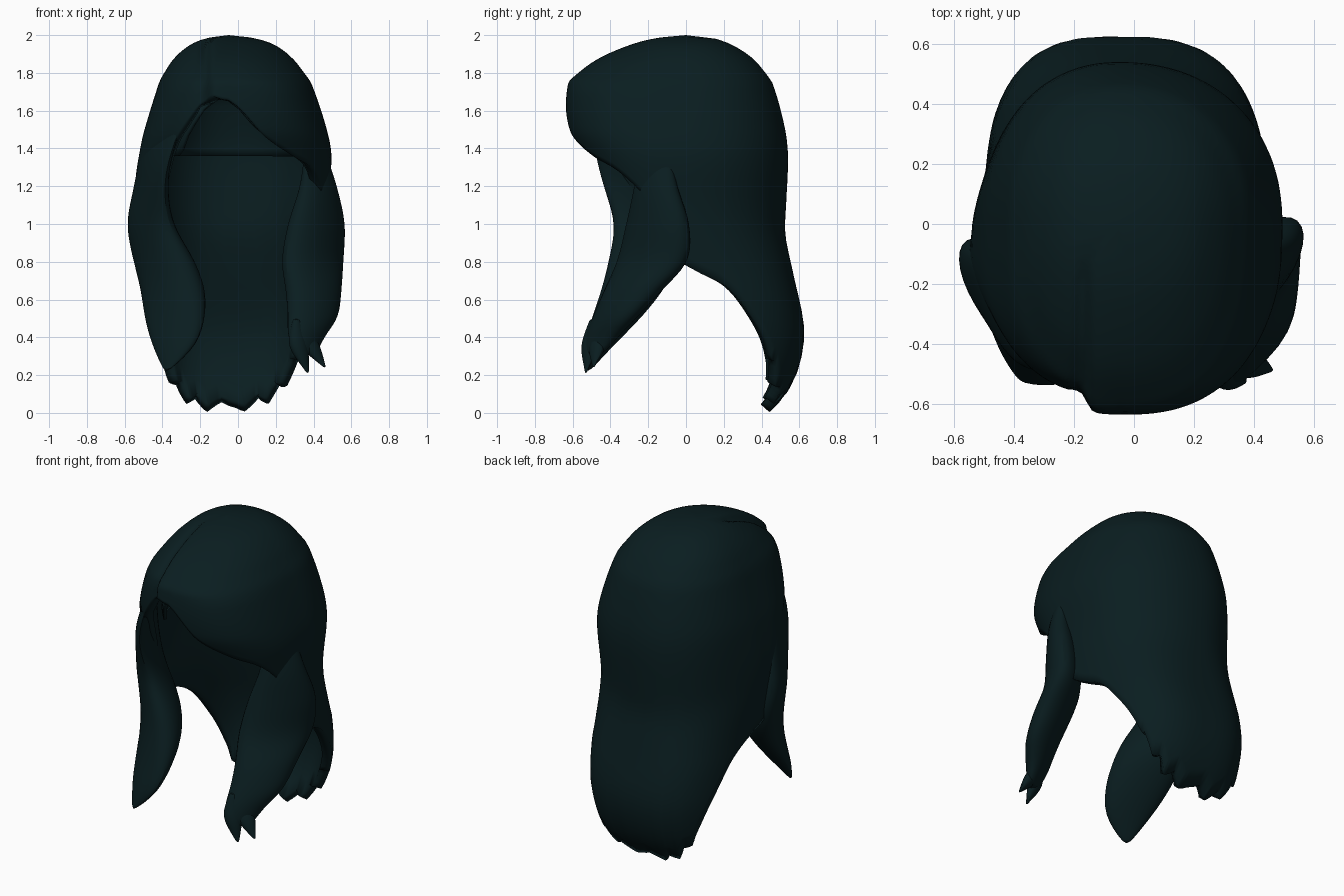
import bpy, bmesh, math
from mathutils import Vector

if "Cube" in bpy.data.objects:
    bpy.data.objects.remove(bpy.data.objects["Cube"])

hair = bpy.data.materials.new("dark teal hair")
hair.diffuse_color = (0.003, 0.0125, 0.0145, 1)
hair.use_nodes = True
hair.node_tree.nodes["Principled BSDF"].inputs["Base Color"].default_value = hair.diffuse_color


def curve(keys, x):
    """Smooth interpolation of the columns of (key, v1, v2, ...) rows."""
    n = len(keys)
    x = min(max(x, keys[0][0]), keys[-1][0])
    i = 0
    while i < n - 2 and x > keys[i + 1][0]:
        i += 1
    k0, k1 = keys[i], keys[i + 1]
    h = k1[0] - k0[0]
    t = (x - k0[0]) / h
    out = []
    for c in range(1, len(k0)):
        def slope(j):
            a, b = keys[max(j - 1, 0)], keys[min(j + 1, n - 1)]
            return (b[c] - a[c]) / (b[0] - a[0])
        out.append((2*t**3 - 3*t*t + 1) * k0[c] + (t**3 - 2*t*t + t) * h * slope(i)
                   + (3*t*t - 2*t**3) * k1[c] + (t**3 - t*t) * h * slope(i + 1))
    return out


def finish(name, bm, thickness=0, subdiv=0):
    me = bpy.data.meshes.new(name)
    bm.to_mesh(me)
    bm.free()
    ob = bpy.data.objects.new(name, me)
    bpy.context.collection.objects.link(ob)
    me.materials.append(hair)
    bpy.ops.object.select_all(action='DESELECT')
    ob.select_set(True)
    bpy.context.view_layer.objects.active = ob
    bpy.ops.object.shade_smooth_by_angle(angle=math.radians(50))
    if thickness:
        m = ob.modifiers.new("thickness", 'SOLIDIFY')
        m.thickness, m.offset = thickness, -1
    if subdiv:
        m = ob.modifiers.new("smooth", 'SUBSURF')
        m.levels = m.render_levels = subdiv
    return ob


# Head outline by height: left, right, front, back reach
CX = -0.05
OUTLINE = [
    (0.00, 0.38, 0.42, 0.35, 0.44), (0.10, 0.41, 0.43, 0.35, 0.53),
    (0.25, 0.43, 0.46, 0.35, 0.60), (0.45, 0.45, 0.49, 0.36, 0.625),
    (0.75, 0.45, 0.50, 0.37, 0.565), (0.95, 0.455, 0.51, 0.38, 0.525),
    (1.10, 0.455, 0.52, 0.42, 0.53), (1.35, 0.45, 0.545, 0.55, 0.54),
    (1.50, 0.435, 0.52, 0.625, 0.525), (1.74, 0.37, 0.44, 0.625, 0.46),
    (1.80, 0.34, 0.40, 0.57, 0.42), (1.88, 0.285, 0.335, 0.455, 0.35),
    (1.95, 0.20, 0.24, 0.29, 0.24), (1.985, 0.11, 0.13, 0.15, 0.14),
    (2.00, 0.0, 0.0, 0.0, 0.0)]

# Hem height by angle from the back (+ is the +x side)
HEM = [(-180, 1.655), (-170, 1.67), (-157, 1.55), (-143, 1.37), (-135, 1.18),
       (-115, 0.93), (-90, 0.78), (-75, 0.66), (-60, 0.45), (-45, 0.22),
       (-25, 0.07), (0, 0.03), (25, 0.09), (45, 0.24), (60, 0.46), (75, 0.66),
       (90, 0.78), (100, 1.0), (117, 1.19), (130, 1.29), (148, 1.36),
       (165, 1.46), (176, 1.60), (180, 1.655)]


def reach(z, deg):
    left, right, front, back = curve(OUTLINE, z)
    s, c = math.sin(math.radians(deg)), math.cos(math.radians(deg))
    low = min(max((1.05 - z) / 0.4, 0), 1)          # broad, boxy flare at the ends
    high = min(max((z - 1.7) / 0.2, 0), 1)
    e = 0.92 - 0.22 * low if c > 0 else 0.74 + 0.18 * high
    x = CX + (right if s > 0 else left) * math.copysign(abs(s) ** e, s)
    y = (back if c > 0 else front) * math.copysign(abs(c) ** e, c)
    x -= 0.05 * math.exp(-((deg + 105) / 25) ** 2 - ((z - 1.15) / 0.3) ** 2)
    if y < 0:
        y *= 1 - 0.1 * min(max((-0.15 - x) / 0.05, 0), 1)   # flatter past the parting
    if y < -0.06:                                   # parting groove
        g = math.exp(-((x + 0.17) / 0.025) ** 2) * min((-0.06 - y) / 0.15, 1)
        z -= 0.015 * g
        y += 0.03 * g
    return Vector((x, y, z))


def shell(name, hem, thickness, scale=1.0, n=180, rows=36):
    bm = bmesh.new()
    grid = []
    for i in range(rows + 1):
        t = i / rows
        row = []
        for j in range(n):
            deg = -180 + 360 * j / n
            z = 2 - (2 - hem(deg)) * (0.35 * t + 0.65 * t * t)
            p = reach(z, deg)
            if scale != 1:
                p = Vector((CX + (p.x - CX) * scale, p.y * scale,
                            1.36 + (p.z - 1.36) * scale))
            row.append(bm.verts.new(p))
        grid.append(row)
    for i in range(rows):
        for j in range(n):
            k = (j + 1) % n
            bm.faces.new((grid[i][j], grid[i][k], grid[i+1][k], grid[i+1][j]))
    bmesh.ops.remove_doubles(bm, verts=bm.verts, dist=0.0002)
    return finish(name, bm, thickness)


def jagged_hem(deg):
    h = curve(HEM, deg)[0]
    if abs(deg) < 48:                               # pointed tips along the back
        saw = ((deg + 48) / 16) % 1
        h += 0.07 * abs(saw - 0.35) / 0.65 - 0.03
    return max(h, 0.0)


# Main hair, from crown down to fringe and back ends
shell("main_hair", jagged_hem, 0.06)
# Inner layer seen through the face opening
shell("inner_cap", lambda d: max(1.36, curve(HEM, d)[0] + 0.1), 0.02, 0.76, 72, 20)


def lock(name, rows, steps=18, sides=14):
    """Flattened strand; rows = z, inner edge x y, outer edge x y, half thickness."""
    rows = sorted(rows)
    bm = bmesh.new()
    rings = []
    for i in range(steps + 1):
        z = rows[-1][0] + (rows[0][0] - rows[-1][0]) * i / steps
        ax, ay, bx, by, th = curve(rows, z)
        a, b = Vector((ax, ay, z)), Vector((bx, by, z))
        u = (b - a) / 2
        w = Vector((u.y, -u.x, 0)).normalized() * max(th, 0.003)
        ring = []
        for k in range(sides):
            q = 2 * math.pi * k / sides
            ring.append(bm.verts.new((a + b) / 2 + u * math.cos(q) + w * math.sin(q)))
        rings.append(ring)
    for r0, r1 in zip(rings, rings[1:]):
        for k in range(sides):
            m = (k + 1) % sides
            bm.faces.new((r0[k], r0[m], r1[m], r1[k]))
    bm.faces.new(rings[0])
    bm.faces.new(rings[-1])
    bmesh.ops.recalc_face_normals(bm, faces=bm.faces)
    return finish(name, bm, 0, 1)


# Front lock on the +x side
lock("right_front_lock", [
    (1.40, 0.36, -0.25, 0.45, -0.08, 0.03), (1.20, 0.34, -0.27, 0.51, -0.05, 0.07),
    (1.00, 0.28, -0.31, 0.55, 0.01, 0.10), (0.80, 0.25, -0.36, 0.54, 0.0, 0.11),
    (0.65, 0.27, -0.42, 0.53, -0.14, 0.11), (0.50, 0.27, -0.48, 0.52, -0.28, 0.085),
    (0.40, 0.27, -0.53, 0.45, -0.37, 0.06), (0.30, 0.31, -0.55, 0.41, -0.45, 0.025)])

# Split tips of that lock: start x y z, end x y z, half width
for i, (x0, y0, z0, x1, y1, z1, w) in enumerate([
        (0.31, -0.49, 0.50, 0.37, -0.53, 0.21, 0.06),
        (0.36, -0.45, 0.46, 0.46, -0.49, 0.24, 0.06),
        (0.46, -0.33, 0.58, 0.43, -0.43, 0.36, 0.06)]):
    xm, ym, zm = x0 * 0.65 + x1 * 0.35 - 0.01, (y0 + y1) / 2, (z0 + z1) / 2
    lock("right_tip_%d" % (i + 1), [
        (z0, x0 - w * 0.3, y0 - w * 0.2, x0 + w * 0.3, y0 + w * 0.2, w * 0.3),
        (zm, xm - w * 0.8, ym - w * 0.5, xm + w * 0.8, ym + w * 0.5, w * 0.7),
        (z1, x1 - 0.006, y1 - 0.004, x1 + 0.006, y1 + 0.004, 0.003)], 10, 10)

# Front lock on the -x side, one broad sweep to a point
lock("left_front_lock", [
    (1.55, -0.29, -0.50, -0.44, -0.18, 0.03), (1.35, -0.36, -0.48, -0.51, -0.12, 0.05),
    (1.20, -0.385, -0.44, -0.535, -0.08, 0.06), (1.00, -0.36, -0.38, -0.565, -0.05, 0.09),
    (0.80, -0.25, -0.40, -0.53, -0.06, 0.12), (0.65, -0.19, -0.43, -0.50, -0.14, 0.12),
    (0.50, -0.18, -0.48, -0.49, -0.26, 0.09), (0.35, -0.23, -0.53, -0.45, -0.40, 0.05),
    (0.22, -0.37, -0.53, -0.39, -0.51, 0.005)])
